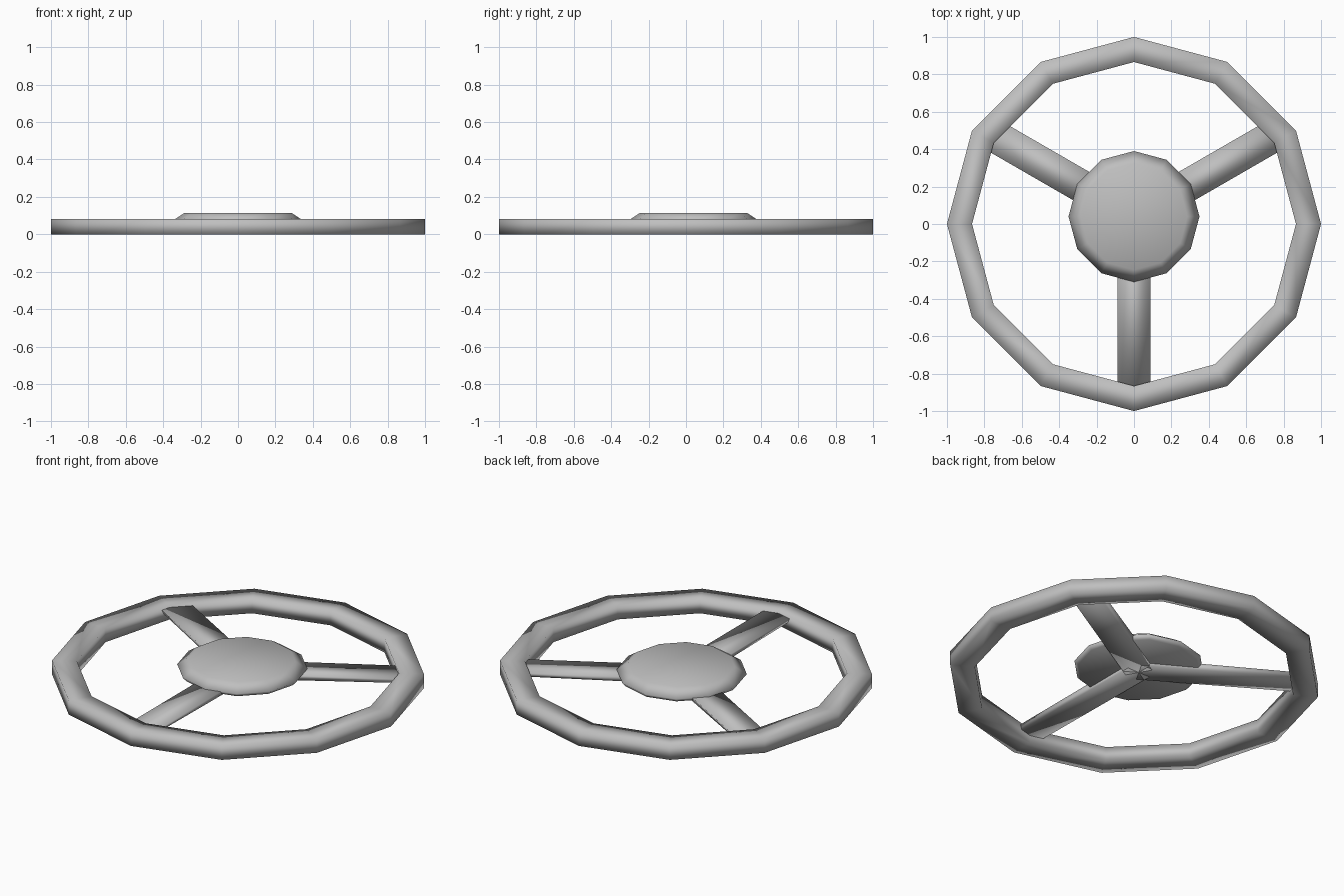
import bpy
import bmesh
import math
from mathutils import Matrix, Vector

SIDES = 12
HUB_Y = 0.04

cube = bpy.data.objects.get("Cube")
if cube:
    bpy.data.objects.remove(cube, do_unlink=True)

grey = bpy.data.materials.new("plain_grey")
grey.use_nodes = True
colour = (0.52, 0.52, 0.52, 1)
grey.diffuse_color = colour
grey.node_tree.nodes["Principled BSDF"].inputs["Base Color"].default_value = colour


def finish(name, bm):
    """Turn a bmesh into a smooth grey object."""
    bmesh.ops.recalc_face_normals(bm, faces=bm.faces)
    for face in bm.faces:
        face.smooth = True
    mesh = bpy.data.meshes.new(name)
    bm.to_mesh(mesh)
    bm.free()
    mesh.materials.append(grey)
    obj = bpy.data.objects.new(name, mesh)
    bpy.context.collection.objects.link(obj)
    return obj


def lathe(name, profile, closed, centre_y=0):
    """Sweep a (radius, height) profile round z; open profiles are capped."""
    bm = bmesh.new()
    rings = []
    for radius, z in profile:
        ring = []
        for i in range(SIDES):
            a = math.tau * i / SIDES
            ring.append(bm.verts.new((radius * math.cos(a),
                                      centre_y + radius * math.sin(a), z)))
        rings.append(ring)
    pairs = list(zip(rings, rings[1:]))
    if closed:
        pairs.append((rings[-1], rings[0]))
    else:
        bm.faces.new(rings[0])
        bm.faces.new(rings[-1])
    for low, high in pairs:
        for i in range(SIDES):
            j = (i + 1) % SIDES
            bm.faces.new((low[i], low[j], high[j], high[i]))
    return finish(name, bm)


# Rim: twelve-sided ring with a rectangular section
lathe("rim", [(1, 0), (1, 0.083), (0.866, 0.083), (0.866, 0)], True)

# Hub: chamfered disc, set slightly towards the back
lathe("hub", [(0.33, 0.05), (0.35, 0.072), (0.285, 0.115)], False, HUB_Y)


def spoke(name, angle, length):
    """Flat bar from the hub centre into the rim, a little deeper at the hub."""
    bm = bmesh.new()
    bmesh.ops.create_cube(bm, size=1)
    for v in bm.verts:
        outer, top = v.co.x > 0, v.co.z > 0
        v.co = Vector((length if outer else 0,
                       math.copysign(0.087 if top else 0.075, v.co.y),
                       0.071 if top else (0.045 if outer else 0.034)))
    turn = Matrix.Rotation(math.radians(angle), 4, "Z")
    bm.transform(Matrix.Translation((0, HUB_Y, 0)) @ turn)
    finish(name, bm)


# Spokes
spoke("left_spoke", 30, 0.88)
spoke("right_spoke", 150, 0.88)
spoke("front_spoke", 270, 0.93)
